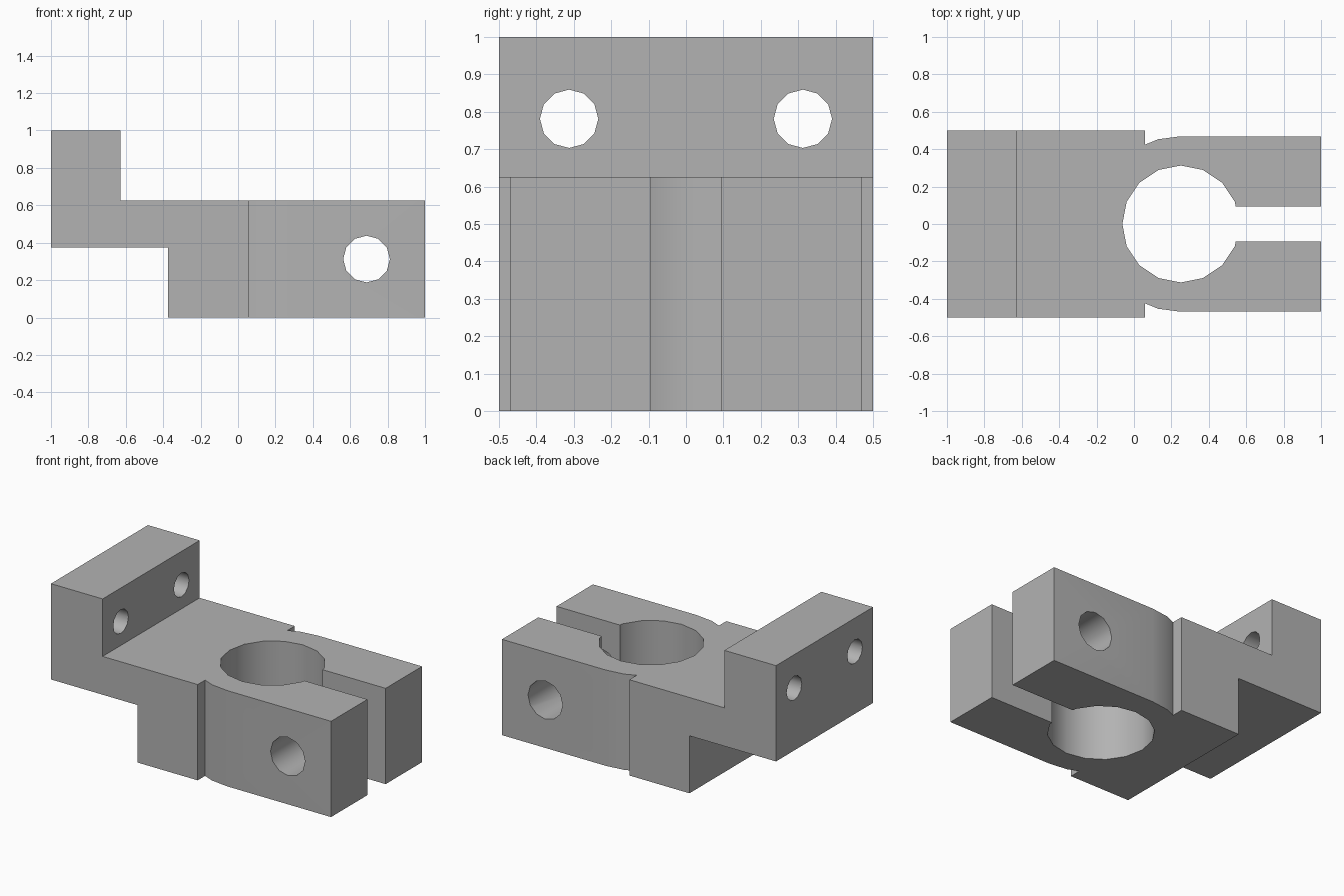
import bpy, bmesh, math
from mathutils import Matrix, Vector

cube = bpy.data.objects.get("Cube")
if cube:
    bpy.data.objects.remove(cube, do_unlink=True)

grey = bpy.data.materials.new("plain grey")
grey.use_nodes = True
colour = (0.45, 0.45, 0.45, 1)
grey.diffuse_color = colour
grey.node_tree.nodes["Principled BSDF"].inputs["Base Color"].default_value = colour


def add_object(name, bm):
    bmesh.ops.recalc_face_normals(bm, faces=bm.faces)
    mesh = bpy.data.meshes.new(name)
    bm.to_mesh(mesh)
    bm.free()
    mesh.materials.append(grey)
    obj = bpy.data.objects.new(name, mesh)
    bpy.context.collection.objects.link(obj)
    return obj


def prism(name, points, direction):
    bm = bmesh.new()
    face = bm.faces.new([bm.verts.new(p) for p in points])
    new = bmesh.ops.extrude_face_region(bm, geom=[face])["geom"]
    verts = [v for v in new if isinstance(v, bmesh.types.BMVert)]
    bmesh.ops.translate(bm, verts=verts, vec=Vector(direction))
    return add_object(name, bm)


def cylinder(name, centre, radius, length, sides, axis):
    turn = {"x": Matrix.Rotation(math.pi / 2, 4, "Y"),
            "y": Matrix.Rotation(math.pi / 2, 4, "X"),
            "z": Matrix.Identity(4)}[axis]
    bm = bmesh.new()
    bmesh.ops.create_cone(bm, cap_ends=True, segments=sides, radius1=radius,
                          radius2=radius, depth=length,
                          matrix=Matrix.Translation(centre) @ turn)
    return add_object(name, bm)


def carve(target, cutter, operation="DIFFERENCE"):
    bpy.context.view_layer.objects.active = target
    mod = target.modifiers.new(cutter.name, "BOOLEAN")
    mod.operation = operation
    mod.solver = "EXACT"
    mod.object = cutter
    bpy.ops.object.modifier_apply(modifier=mod.name)
    bpy.data.objects.remove(cutter, do_unlink=True)


# Stepped bracket body, from its side profile
side = [(-1, 0.375), (-0.375, 0.375), (-0.375, 0), (1, 0),
        (1, 0.625), (-0.627, 0.625), (-0.627, 1), (-1, 1)]
body = prism("clamp_bracket", [(x, -0.5, z) for x, z in side], (0, 1, 0))

# Trim the jaws to the narrower rounded outline with shoulder notches
cx, step = 0.25, 0.059
outer = 0.469
arc = [(cx + outer * math.cos(math.radians(a)), outer * math.sin(math.radians(a)))
       for a in (90, 105, 120)]
(x1, y1), (x2, y2) = arc[1:]
notch_y = y1 + (y2 - y1) * (step - x1) / (x2 - x1)
half = [(1.2, outer), arc[0], arc[1], (step, notch_y), (step, 0.6), (-1.2, 0.6)]
outline = half + [(x, -y) for x, y in reversed(half)]
carve(body, prism("outline", [(x, y, -0.2) for x, y in outline], (0, 0, 1.5)), "INTERSECT")

# Main bore and the slot between the jaws
carve(body, cylinder("bore", (cx, 0, 0.3), 0.3125, 2, 16, "z"))
slot = [(cx, -0.094), (1.2, -0.094), (1.2, 0.094), (cx, 0.094)]
carve(body, prism("slot", [(x, y, -0.2) for x, y in slot], (0, 0, 1.2)))

# Clamp screw hole across the jaws, and two mounting holes in the upright
carve(body, cylinder("screw_hole", (0.6875, 0, 0.3125), 0.125, 2, 12, "y"))
for s in (-1, 1):
    carve(body, cylinder("mounting_hole", (-0.8, s * 0.3125, 0.78125), 0.078, 1, 12, "x"))

bpy.ops.object.select_all(action="DESELECT")
body.select_set(True)
bpy.context.view_layer.objects.active = body
bpy.ops.object.shade_smooth_by_angle(angle=math.radians(35))
